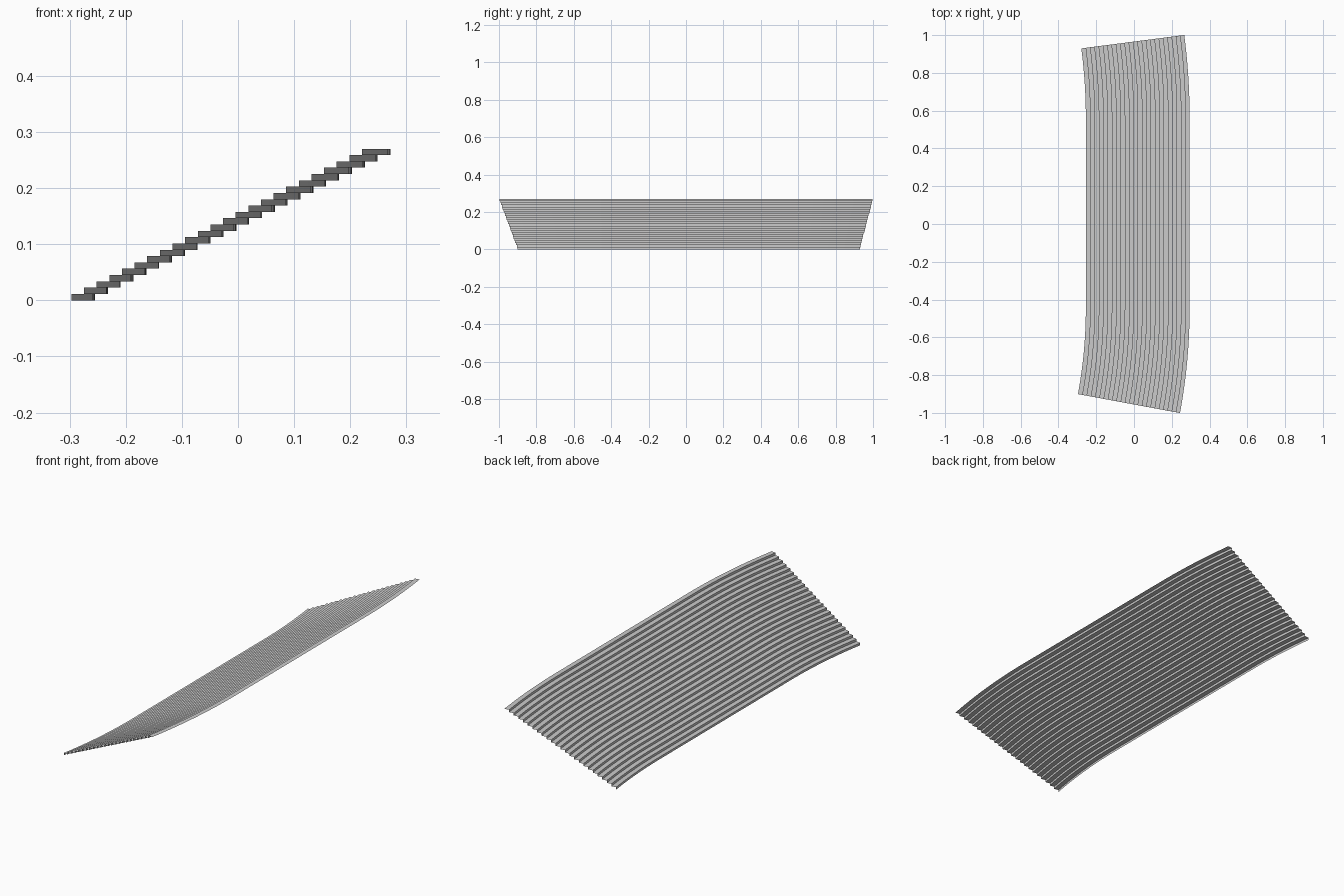
import bpy, bmesh
from math import sin, cos, radians

cube = bpy.data.objects.get("Cube")
if cube:
    bpy.data.objects.remove(cube, do_unlink=True)

STEPS = 24
TREAD = 0.0229
RISE = 0.27 / STEPS
LEFT = -0.255          # straight middle of the lowest riser
SEGMENTS = 12

stone = bpy.data.materials.new("grey_stone")
stone.use_nodes = True
colour = (0.6, 0.6, 0.6, 1)
stone.diffuse_color = colour
stone.node_tree.nodes["Principled BSDF"].inputs["Base Color"].default_value = colour


def bend(start_y, radius, angle, side):
    """Points and outward normals along one curved end of the plan."""
    points = []
    for i in range(SEGMENTS + 1):
        a = radians(angle) * i / SEGMENTS
        x = LEFT - radius * (1 - cos(a))
        y = start_y + side * radius * sin(a)
        points.append((x, y, cos(a), side * sin(a)))
    return points


# Plan curve: bent front end, straight middle, gentler bent back end
path = bend(-0.445, 2.5, 10.5, -1)[::-1] + bend(0.56, 2.87, 7.4, 1)

# Stepped section: riser, tread, riser, tread
section = [(0, 0)]
for k in range(STEPS):
    section += [(k * TREAD, (k + 1) * RISE), ((k + 1) * TREAD, (k + 1) * RISE)]

# Sweep the section along the plan curve as one open sheet
bm = bmesh.new()
rows = [[bm.verts.new((x + nx * d, y + ny * d, z)) for x, y, nx, ny in path]
        for d, z in section]
for low, high in zip(rows, rows[1:]):
    for i in range(len(path) - 1):
        bm.faces.new((low[i], high[i], high[i + 1], low[i + 1]))
bmesh.ops.recalc_face_normals(bm, faces=bm.faces)
bm.faces.ensure_lookup_table()
if bm.faces[-1].normal.z < 0:
    bmesh.ops.reverse_faces(bm, faces=bm.faces)

mesh = bpy.data.meshes.new("curved_steps")
bm.to_mesh(mesh)
bm.free()
mesh.materials.append(stone)
steps = bpy.data.objects.new("curved_steps", mesh)
bpy.context.collection.objects.link(steps)

# Smooth along the curve, sharp at every step edge
bpy.context.view_layer.objects.active = steps
steps.select_set(True)
bpy.ops.object.shade_smooth_by_angle()
